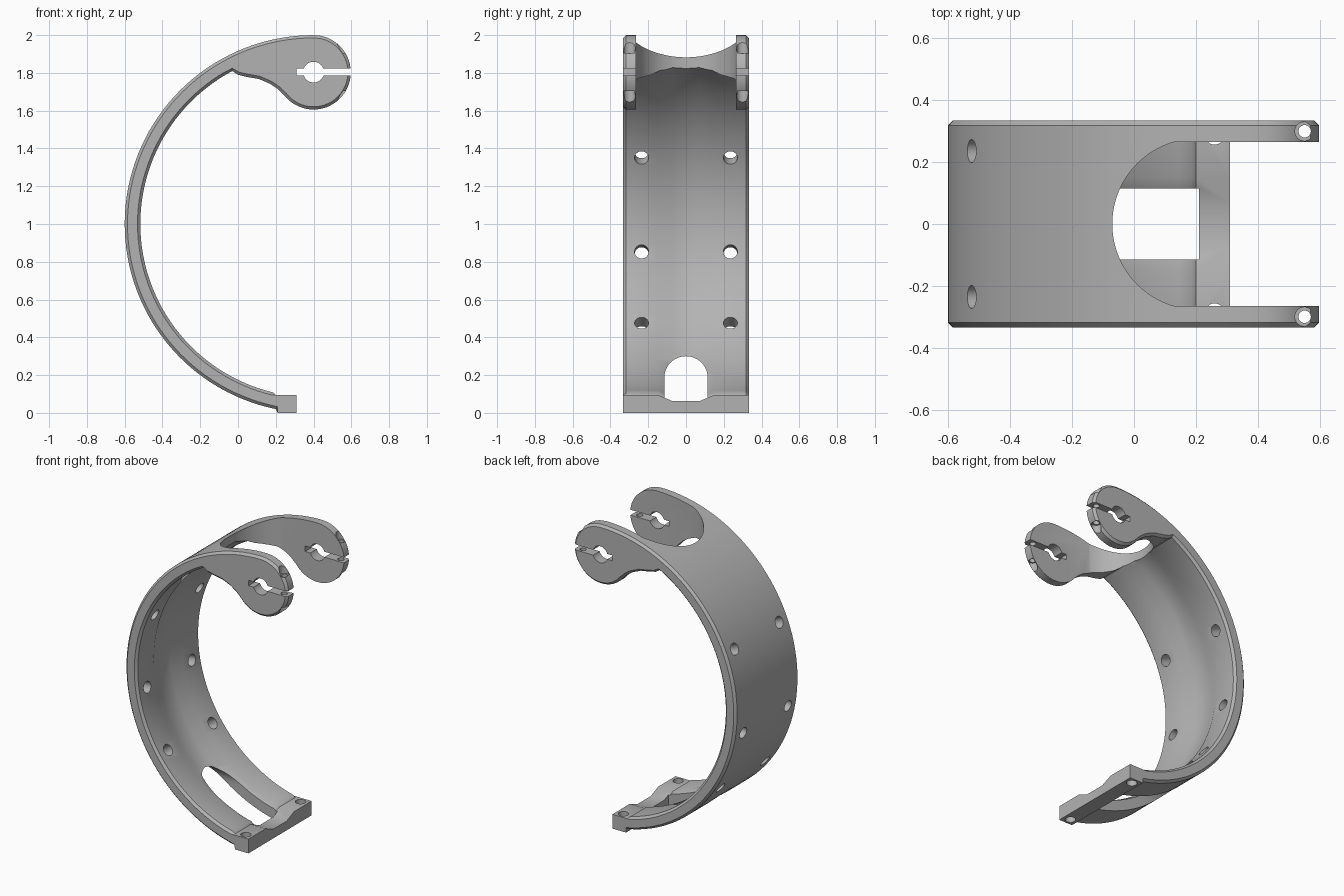
import bpy, bmesh
from math import sin, cos, radians
from mathutils import Vector

if "Cube" in bpy.data.objects:
    bpy.data.objects.remove(bpy.data.objects["Cube"], do_unlink=True)

steel = bpy.data.materials.new("plain_grey")
steel.use_nodes = True
steel.diffuse_color = (0.45, 0.45, 0.45, 1)
steel.node_tree.nodes["Principled BSDF"].inputs["Base Color"].default_value = steel.diffuse_color


def arc(cx, cy, r, start, end, n):
    steps = [radians(start + (end - start) * i / n) for i in range(n + 1)]
    return [Vector((cx + r * cos(a), cy + r * sin(a))) for a in steps]


def loft(name, rings):
    """Skin a row of matching closed rings and cap both ends."""
    bm = bmesh.new()
    rows = [[bm.verts.new(p) for p in ring] for ring in rings]
    for a, b in zip(rows, rows[1:]):
        for i in range(len(a)):
            j = (i + 1) % len(a)
            bm.faces.new((a[i], a[j], b[j], b[i]))
    bm.faces.new(rows[0])
    bm.faces.new(rows[-1])
    bmesh.ops.recalc_face_normals(bm, faces=bm.faces)
    mesh = bpy.data.meshes.new(name)
    bm.to_mesh(mesh)
    bm.free()
    obj = bpy.data.objects.new(name, mesh)
    bpy.context.collection.objects.link(obj)
    return obj


# Side profile: outer arc, foot pad, inner arc, underside of arm, clamp lobe
outer = arc(0.4, 1, 1, 90, 258.5, 64)
pad = [Vector(p) for p in ((0.21, 0), (0.31, 0), (0.31, 0.095), (0.2, 0.095))]
inner = arc(0.4, 1, 0.917, 256.5, 118, 56)
under = [Vector(p) for p in ((0, 1.79), (0.05, 1.778), (0.11, 1.768), (0.17, 1.742), (0.21, 1.715))]
lobe = arc(0.4, 1.803, 0.197, 218, 440, 40)
profile = outer + pad + inner + under + lobe
pad_start = len(outer)
groove_start, groove_end = pad_start + 2, pad_start + len(pad) + len(inner)


def section(y, chamfer, groove):
    """Profile at depth y, shrunk by a chamfer or hollowed along its inner side."""
    ring = []
    for i, p in enumerate(profile):
        t = (profile[(i + 1) % len(profile)] - profile[i - 1]).normalized()
        normal = Vector((-t.y, t.x))
        on_pad = pad_start <= i < pad_start + len(pad)
        if on_pad:
            normal = Vector((0, -1))
        amount = 0 if on_pad else chamfer
        if groove_start <= i < groove_end:
            amount += groove
        q = p + normal * amount
        ring.append((q.x, y, q.y))
    return ring


# Band with chamfered rims and a shallow channel along the inside
half = [(0.333, 0.015, 0), (0.318, 0, 0), (0.15, 0, 0), (0.07, 0, 0.033)]
stations = [(-y, c, g) for y, c, g in half] + half[::-1]
band = loft("curved_bracket", [section(*s) for s in stations])
band.data.materials.append(steel)

cutters = []


def rod(start, end, r):
    start, end = Vector(start), Vector(end)
    turn = (end - start).to_track_quat("Z", "Y")
    circle = [turn @ Vector((p.x, p.y, 0)) for p in arc(0, 0, r, 0, 348.75, 31)]
    cutters.append(loft("hole_cutter", [[c + e for c in circle] for e in (start, end)]))


# Round-ended opening between the two clamp arms
gap = arc(0.205, 0, 0.275, 105.5, 254.5, 40) + [Vector((0.8, -0.265)), Vector((0.8, 0.265))]
cutters.append(loft("arm_gap_cutter", [[(p.x, p.y, z) for p in gap] for z in (1.4, 2.2)]))

# Arched window in the lower band
arch = arc(0, 0.185, 0.115, 0, 180, 24) + [Vector((-0.115, -0.1)), Vector((0.115, -0.1))]
cutters.append(loft("window_cutter", [[(x, p.x, p.y) for p in arch] for x in (-0.8, 0.21)]))

# Clamp slot and shaft bore
slot = [(0.31, 1.786), (0.8, 1.786), (0.8, 1.822), (0.31, 1.822)]
cutters.append(loft("slot_cutter", [[(x, y, z) for x, z in slot] for y in (-0.5, 0.5)]))
rod((0.4, -0.5, 1.804), (0.4, 0.5, 1.804), 0.055)

for side in (-1, 1):
    # Radial fixing holes in the band
    for angle in (157.5, 189.2, 214.9):
        a, y = radians(angle), side * 0.235
        rod((0.4 + 0.8 * cos(a), y, 1 + 0.8 * sin(a)), (0.4 + 1.1 * cos(a), y, 1 + 1.1 * sin(a)), 0.037)
    # Foot pad holes
    rod((0.26, side * 0.288, -0.1), (0.26, side * 0.288, 0.3), 0.032)
    # Pinch bolt holes with counterbores
    y = side * 0.299
    rod((0.55, y, 1.5), (0.55, y, 2.1), 0.02)
    rod((0.55, y, 1.905), (0.55, y, 2.1), 0.031)
    rod((0.55, y, 1.5), (0.55, y, 1.705), 0.031)

bpy.ops.object.select_all(action="DESELECT")
bpy.context.view_layer.objects.active = band
band.select_set(True)
for cutter in cutters:
    cutter.hide_render = True
    cut = band.modifiers.new("cut", "BOOLEAN")
    cut.operation = "DIFFERENCE"
    cut.solver = "EXACT"
    cut.object = cutter
    bpy.ops.object.modifier_apply(modifier=cut.name)
    bpy.data.objects.remove(cutter, do_unlink=True)

bpy.ops.object.shade_smooth_by_angle(angle=radians(30))
